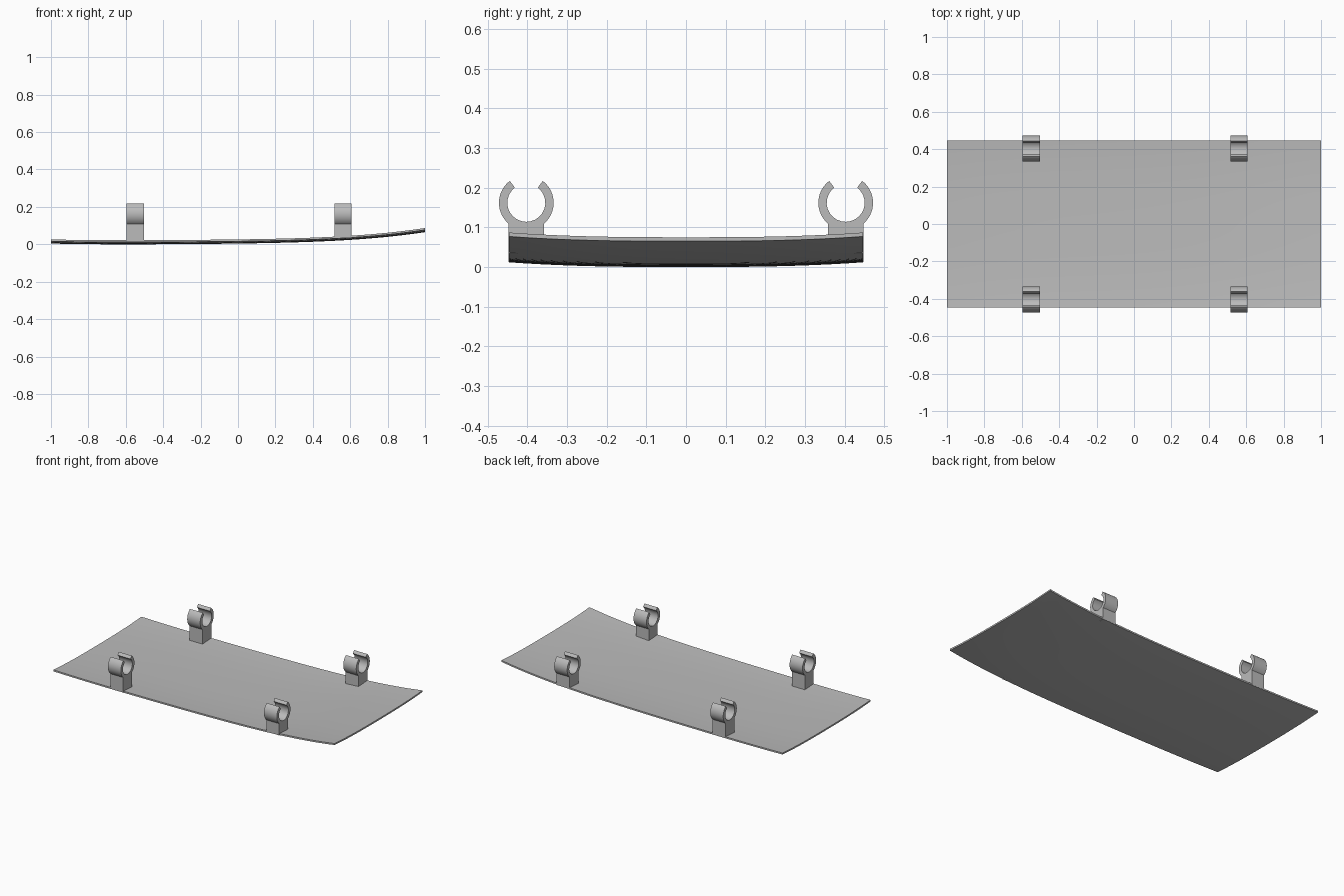
import bpy
import bmesh
from math import sin, cos, radians, asin

cube = bpy.data.objects.get("Cube")
if cube:
    bpy.data.objects.remove(cube, do_unlink=True)

LENGTH, WIDTH, THICK = 2.0, 0.894, 0.01

grey = bpy.data.materials.new("plain grey")
colour = (0.5, 0.5, 0.5, 1)
grey.use_nodes = True
grey.diffuse_color = colour
grey.node_tree.nodes["Principled BSDF"].inputs["Base Color"].default_value = colour


def finish(bm, name):
    bmesh.ops.recalc_face_normals(bm, faces=bm.faces[:])
    mesh = bpy.data.meshes.new(name)
    bm.to_mesh(mesh)
    bm.free()
    mesh.materials.append(grey)
    obj = bpy.data.objects.new(name, mesh)
    bpy.context.collection.objects.link(obj)
    bpy.ops.object.select_all(action='DESELECT')
    obj.select_set(True)
    bpy.context.view_layer.objects.active = obj
    bpy.ops.object.shade_smooth_by_angle(angle=radians(30))
    return obj


def rise(x):
    """Height of the panel underside along its middle."""
    return 0.004 + 0.0138 * x + 0.0165 * x**2 + 0.0167 * x**3 + 0.014 * x**4


def curl(y):
    """Extra height towards the long edges."""
    return 0.012 * abs(2 * y / WIDTH) ** 2.7


# Curved panel
bm = bmesh.new()
bmesh.ops.create_grid(bm, x_segments=48, y_segments=24, size=1)
for v in bm.verts:
    v.co.x *= LENGTH / 2
    v.co.y *= WIDTH / 2
    v.co.z = rise(v.co.x) + curl(v.co.y)
top = bmesh.ops.extrude_face_region(bm, geom=bm.faces[:], use_keep_orig=True)
bmesh.ops.translate(bm, vec=(0, 0, THICK),
                    verts=[g for g in top["geom"] if isinstance(g, bmesh.types.BMVert)])
finish(bm, "panel")


# Open ring clip on a block, drawn side-on and extruded along x
def clip(name, x, y):
    width, outer, inner, half, z = 0.092, 0.069, 0.048, 0.045, 0.162
    gap = radians(37)
    foot = asin(half / outer)
    base = rise(x) + 0.013
    steps = 20

    def arc(radius, start, end):
        # Angles are measured from straight up, towards +y
        angles = [start + (end - start) * i / steps for i in range(steps + 1)]
        return [(y + radius * sin(a), z + radius * cos(a)) for a in angles]

    down, full = radians(180), radians(360)
    outline = arc(outer, gap, down - foot)
    outline += [(y + half, base), (y - half, base)]
    outline += arc(outer, down + foot, full - gap)
    outline += arc(inner, full - gap, gap)

    bm = bmesh.new()
    face = bm.faces.new([bm.verts.new((x - width / 2, p, q)) for p, q in outline])
    far = bmesh.ops.extrude_face_region(bm, geom=[face], use_keep_orig=True)
    bmesh.ops.translate(bm, vec=(width, 0, 0),
                        verts=[g for g in far["geom"] if isinstance(g, bmesh.types.BMVert)])
    finish(bm, name)


for end, x in (("right", -0.549), ("left", 0.561)):
    for side, y in (("front", -0.403), ("back", 0.403)):
        clip(f"{side}_{end}_clip", x, y)
